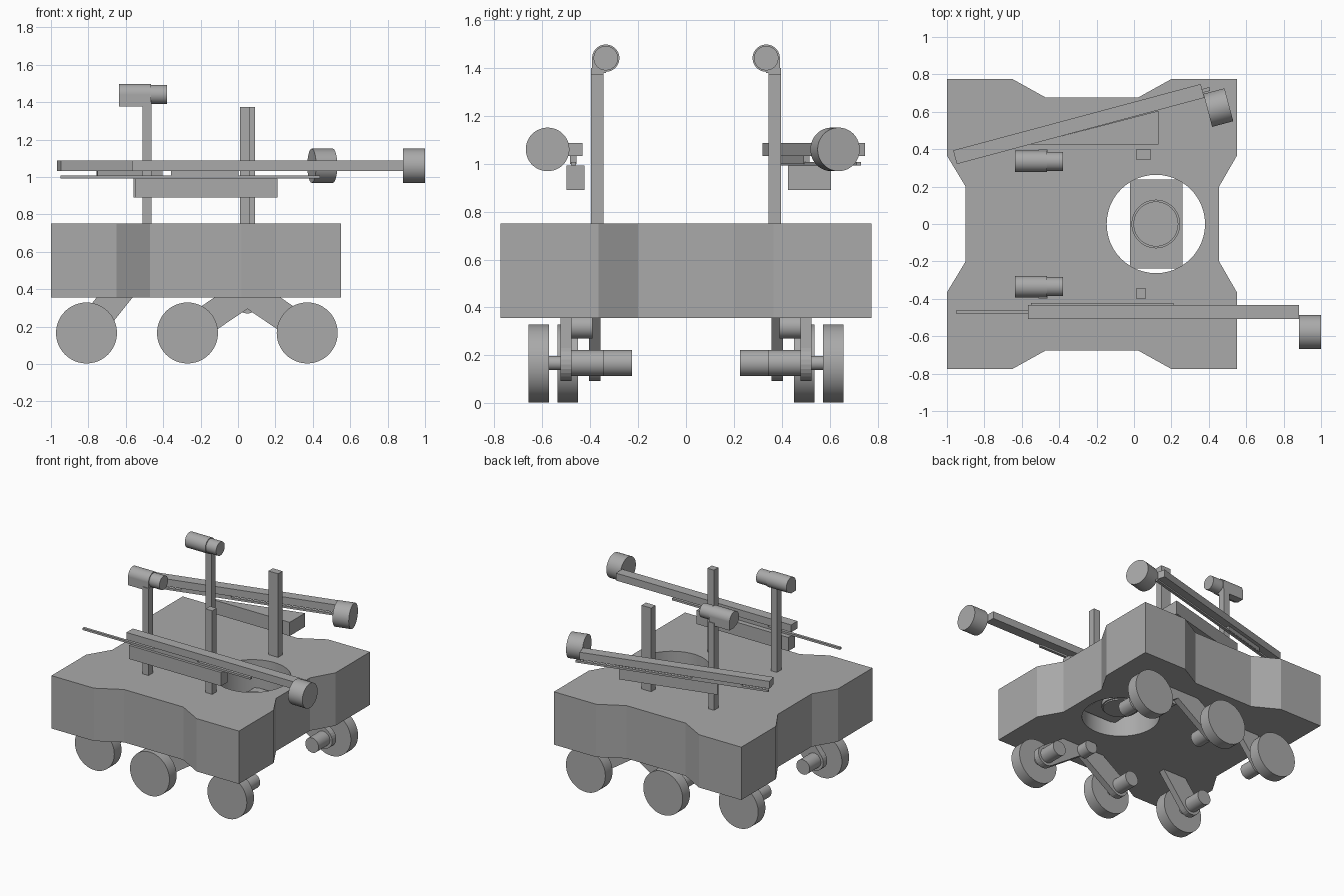
import bpy, bmesh, math
from mathutils import Matrix, Vector

cube = bpy.data.objects.get("Cube")
if cube:
    bpy.data.objects.remove(cube, do_unlink=True)

grey = bpy.data.materials.new("plain grey")
grey.use_nodes = True
grey.diffuse_color = (0.4, 0.4, 0.4, 1)
grey.node_tree.nodes["Principled BSDF"].inputs["Base Color"].default_value = (0.4, 0.4, 0.4, 1)


def finish(name, bm, matrix=None, smooth=False):
    bmesh.ops.recalc_face_normals(bm, faces=bm.faces)
    mesh = bpy.data.meshes.new(name)
    bm.to_mesh(mesh)
    bm.free()
    mesh.materials.append(grey)
    ob = bpy.data.objects.new(name, mesh)
    bpy.context.collection.objects.link(ob)
    if matrix:
        ob.matrix_world = matrix
    if smooth:
        bpy.ops.object.select_all(action='DESELECT')
        ob.select_set(True)
        bpy.context.view_layer.objects.active = ob
        bpy.ops.object.shade_smooth_by_angle(angle=math.radians(30))
    return ob


def box(name, x, y, z, matrix=None):
    bm = bmesh.new()
    bmesh.ops.create_cube(bm, size=1)
    for v in bm.verts:
        v.co = [a + (c + 0.5) * (b - a) for c, (a, b) in zip(v.co, (x, y, z))]
    return finish(name, bm, matrix)


def cylinder(name, axis, span, centre, r, matrix=None):
    """Cylinder along an axis; centre gives the two other coordinates in xyz order."""
    bm = bmesh.new()
    rot = {'x': Matrix.Rotation(math.pi / 2, 4, 'Y'),
           'y': Matrix.Rotation(math.pi / 2, 4, 'X'), 'z': Matrix()}[axis]
    pos = list(centre)
    pos.insert('xyz'.index(axis), sum(span) / 2)
    bmesh.ops.create_cone(bm, cap_ends=True, segments=48, radius1=r, radius2=r,
                          depth=abs(span[1] - span[0]),
                          matrix=Matrix.Translation(pos) @ rot)
    return finish(name, bm, matrix, True)


def prism(name, points, offset):
    bm = bmesh.new()
    face = bm.faces.new([bm.verts.new(p) for p in points])
    new = bmesh.ops.extrude_face_region(bm, geom=[face])
    verts = [g for g in new["geom"] if isinstance(g, bmesh.types.BMVert)]
    bmesh.ops.translate(bm, verts=verts, vec=offset)
    return finish(name, bm)


def leg(name, a, b, r, y0, y1):
    """Flat round-ended bar in the xz plane."""
    a, b = Vector(a), Vector(b)
    base = math.atan2(b.y - a.y, b.x - a.x) + math.pi / 2
    pts = []
    for c, start in ((a, base), (b, base + math.pi)):
        for i in range(13):
            t = start + math.pi * i / 12
            pts.append((c.x + r * math.cos(t), y0, c.y + r * math.sin(t)))
    return prism(name, pts, (0, y1 - y0, 0))


# Body with notched sides and a round well
half = [(-0.9, 0.2), (-1, 0.365), (-1, 0.775), (-0.65, 0.775), (-0.47, 0.675),
        (0.02, 0.675), (0.2, 0.775), (0.55, 0.775), (0.55, 0.365), (0.455, 0.2)]
outline = half + [(x, -y) for x, y in reversed(half)]
body = prism("body", [(x, y, 0.355) for x, y in outline], (0, 0, 0.395))
cutter = cylinder("well_cutter", 'z', (0.2, 1), (0.117, 0), 0.263)
cutter.hide_render = True
cutter.hide_viewport = True
cut = body.modifiers.new("well", 'BOOLEAN')
cut.operation = 'DIFFERENCE'
cut.solver = 'EXACT'
cut.object = cutter

# Tool inside the well
box("well_plate", (-0.022, 0.258), (-0.238, 0.238), (0.46, 0.54))
cylinder("well_drum", 'z', (0.43, 0.57), (0.117, 0), 0.13)
cylinder("well_drum_core", 'z', (0.42, 0.58), (0.117, 0), 0.12)

for s, side in ((-1, "right"), (1, "left")):
    # Camera masts and plain posts
    ys = sorted((s * 0.345, s * 0.397))
    box(side + "_mast", (-0.51, -0.462), ys, (0.74, 1.4))
    cylinder(side + "_camera_body", 'x', (-0.635, -0.465), (s * 0.335, 1.441), 0.057)
    box(side + "_camera_mount", (-0.635, -0.465), sorted((s * 0.335, s * 0.392)), (1.378, 1.441))
    cylinder(side + "_camera_lens", 'x', (-0.47, -0.38), (s * 0.335, 1.441), 0.051)
    box(side + "_post", (0.01, 0.09 if s > 0 else 0.065), ys, (0.74, 1.375))

    # Wheels with axle, motor and suspension leg; the rearmost pair is set inward
    for label, x, top, inset in (("front", 0.37, (0.05, 0.385), 0),
                                 ("middle", -0.27, (0.05, 0.385), 0),
                                 ("rear", -0.81, (-0.6, 0.43), 0.12)):
        name = f"{side}_{label}_"

        def span(a, b):
            return sorted((s * (a - inset), s * (b - inset)))
        cylinder(name + "wheel", 'y', span(0.572, 0.657), (x, 0.166), 0.163)
        cylinder(name + "axle", 'y', span(0.52, 0.58), (x, 0.168), 0.03)
        cylinder(name + "motor", 'y', span(0.345, 0.485), (x, 0.168), 0.055)
        leg(name + "leg", (x, 0.168), top, 0.075, *span(0.478, 0.525))
    cylinder(side + "_pivot", 'y', sorted((s * 0.39, s * 0.48)), (0.05, 0.32), 0.05)
    cylinder(side + "_rear_pivot", 'y', sorted((s * 0.3, s * 0.37)), (-0.6, 0.4), 0.045)


# Sliding booms: local x runs along the boom from its tail
def boom(side, matrix, length, rod):
    box(side + "_boom", (0, length), (-0.038, 0.038), (1.032, 1.087), matrix)
    box(side + "_boom_slider", (0.21, 0.57), (-0.015, 0.012), (1, 1.035), matrix)
    box(side + "_boom_rail", rod, (-0.01, 0.01), (0.992, 1.007), matrix)
    cylinder(side + "_boom_head", 'x', (length, length + 0.117), (-0.108, 1.06), 0.091, matrix)


boom("right", Matrix.Translation((-0.567, -0.47, 0)), 1.45, (-0.383, 1.005))
boom("left", Matrix.Translation((-0.957, 0.357, 0)) @ Matrix.Rotation(math.radians(15), 4, 'Z'),
     1.37, (0.02, 1.41))
box("right_boom_base", (-0.55, 0.21), (-0.5, -0.423), (0.89, 0.992))
prism("left_boom_base", [(-0.56, 0.425, 0.89), (0.13, 0.425, 0.89), (0.13, 0.605, 0.89)],
      (0, 0, 0.102))
